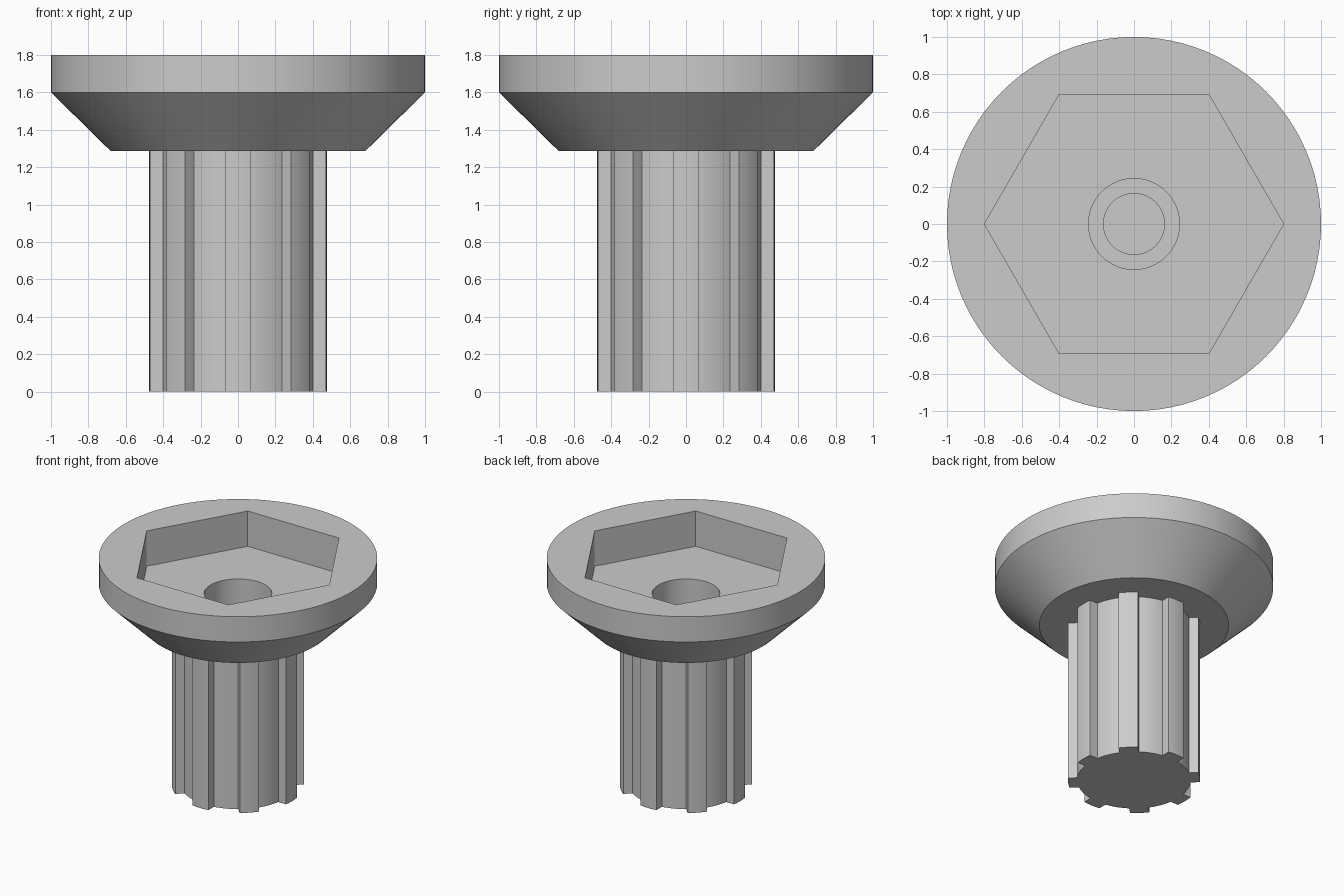
import bpy, bmesh, math

if "Cube" in bpy.data.objects:
    bpy.data.objects.remove(bpy.data.objects["Cube"], do_unlink=True)

SEGMENTS = 96
HEAD_BASE = 1.285
grey = bpy.data.materials.new("plain_grey")
grey.use_nodes = True
grey.diffuse_color = (0.6, 0.6, 0.6, 1)
grey.node_tree.nodes["Principled BSDF"].inputs["Base Color"].default_value = grey.diffuse_color


def circle(radius, count=SEGMENTS):
    return [(radius * math.cos(math.tau * i / count),
             radius * math.sin(math.tau * i / count)) for i in range(count)]


def loft(name, sections):
    """Closed solid through (outline, height) sections with equal point counts."""
    bm = bmesh.new()
    rings = [[bm.verts.new((x, y, z)) for x, y in outline] for outline, z in sections]
    bm.faces.new(rings[0][::-1])
    bm.faces.new(rings[-1])
    for low, high in zip(rings, rings[1:]):
        n = len(low)
        for i in range(n):
            j = (i + 1) % n
            bm.faces.new((low[i], low[j], high[j], high[i]))
    mesh = bpy.data.meshes.new(name)
    bm.to_mesh(mesh)
    bm.free()
    mesh.materials.append(grey)
    obj = bpy.data.objects.new(name, mesh)
    bpy.context.collection.objects.link(obj)
    return obj


def cut(obj, cutters):
    bpy.context.view_layer.objects.active = obj
    for cutter in cutters:
        mod = obj.modifiers.new("cut", 'BOOLEAN')
        mod.operation = 'DIFFERENCE'
        mod.solver = 'EXACT'
        mod.object = cutter
        bpy.ops.object.modifier_apply(modifier=mod.name)


def spline_outline(inner, outer, half_width, teeth=8, steps=6):
    """Round core with parallel-sided ridges and curved lands."""
    points = []
    a_out, a_in = math.asin(half_width / outer), math.asin(half_width / inner)
    pitch = math.tau / teeth
    for t in range(teeth):
        for radius, start, end in ((outer, -a_out, a_out), (inner, a_in, pitch - a_in)):
            for s in range(steps + 1):
                a = t * pitch + start + (end - start) * s / steps
                points.append((radius * math.cos(a), radius * math.sin(a)))
    return points


# Countersunk head and ridged shaft
head = loft("countersunk_head", [(circle(0.68), HEAD_BASE), (circle(1), 1.6), (circle(1), 1.8)])
ridges = spline_outline(0.408, 0.475, 0.07)
shaft = loft("splined_shaft", [(ridges, 0), (ridges, HEAD_BASE)])

# Hexagonal socket, wide bore and narrower blind hole
socket = loft("socket_cutter", [(circle(0.8, 6), 1.52), (circle(0.8, 6), 2)])
bore = loft("bore_cutter", [(circle(0.243), 0.9), (circle(0.243), 1.7)])
pilot = loft("pilot_cutter", [(circle(0.163), 0.3), (circle(0.163), 1.6)])
cut(head, [socket, bore])
cut(shaft, [bore, pilot])
for cutter in (socket, bore, pilot):
    bpy.data.objects.remove(cutter, do_unlink=True)

# Smooth round walls, crisp edges
bpy.ops.object.select_all(action='DESELECT')
for obj in (head, shaft):
    obj.select_set(True)
bpy.context.view_layer.objects.active = head
bpy.ops.object.shade_smooth_by_angle(angle=math.radians(25))
